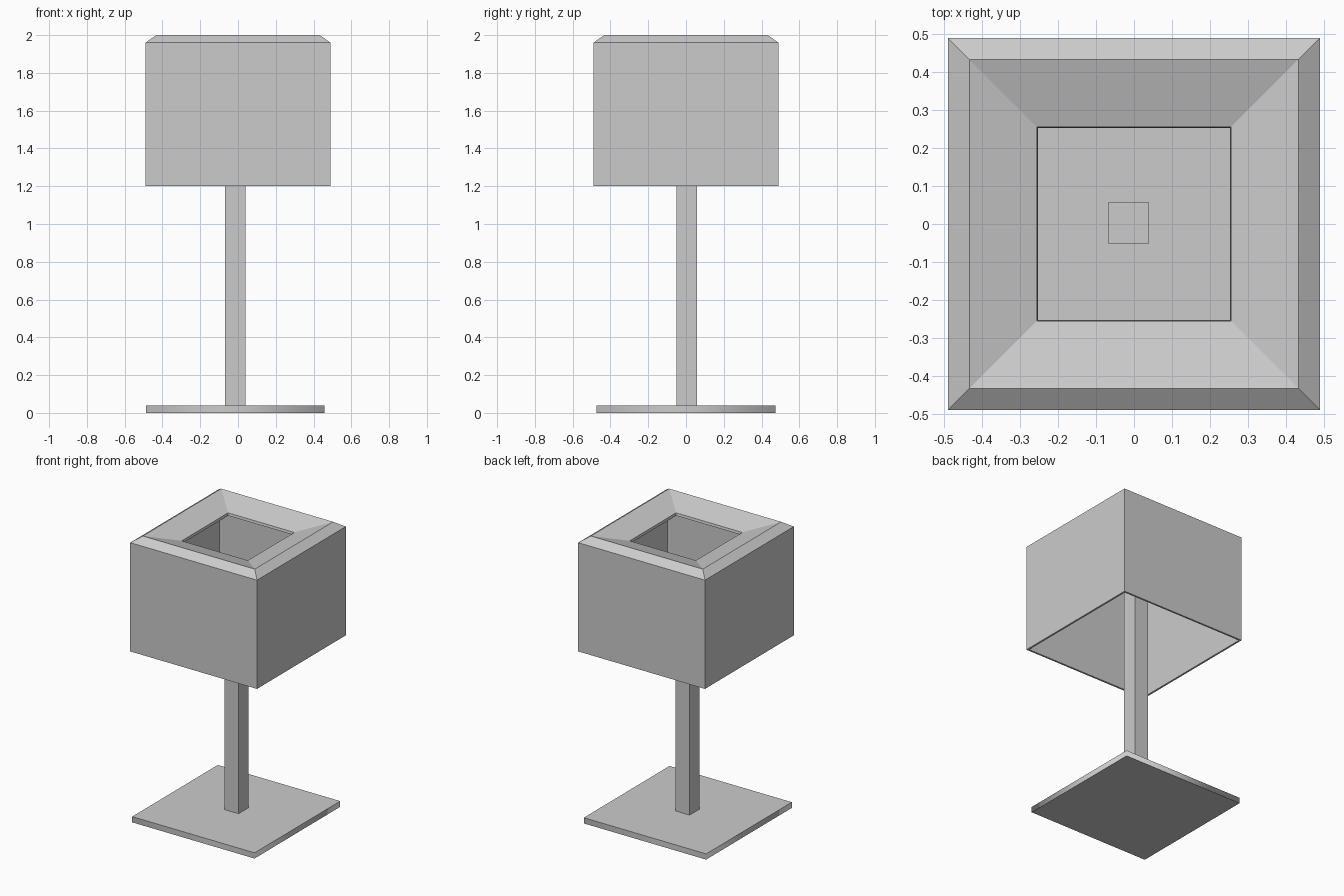
import bpy, bmesh

cube = bpy.data.objects.get("Cube")
if cube:
    bpy.data.objects.remove(cube, do_unlink=True)

# One plain grey for the whole lamp
grey = bpy.data.materials.new("plain_grey")
grey.use_nodes = True
grey.diffuse_color = (0.6, 0.6, 0.6, 1)
grey.node_tree.nodes["Principled BSDF"].inputs["Base Color"].default_value = (0.6, 0.6, 0.6, 1)


def square_loft(name, profile, centre=(0, 0), closed=False, round_sides=False):
    """Join square rings given as (half width, height); cap the ends unless closed."""
    bm = bmesh.new()
    rings = [[bm.verts.new((centre[0] + sx * h, centre[1] + sy * h, z))
              for sx, sy in ((-1, -1), (1, -1), (1, 1), (-1, 1))]
             for h, z in profile]
    pairs = list(zip(rings, rings[1:]))
    if closed:
        pairs.append((rings[-1], rings[0]))
    for low, high in pairs:
        for i in range(4):
            j = (i + 1) % 4
            face = bm.faces.new((low[i], low[j], high[j], high[i]))
            face.smooth = round_sides
    if not closed:
        bm.faces.new(rings[0][::-1])
        bm.faces.new(rings[-1])
    bmesh.ops.recalc_face_normals(bm, faces=bm.faces)
    if round_sides:
        # Side corners stay soft, rims stay crisp
        for edge in bm.edges:
            edge.smooth = abs(edge.verts[0].co.z - edge.verts[1].co.z) > 0.001
    mesh = bpy.data.meshes.new(name)
    bm.to_mesh(mesh)
    bm.free()
    mesh.materials.append(grey)
    obj = bpy.data.objects.new(name, mesh)
    bpy.context.collection.objects.link(obj)
    return obj


# Base plate and post, slightly off the shade's axis
square_loft("base_plate", [(0.473, 0), (0.473, 0.04)], (-0.014, 0), round_sides=True)
square_loft("post", [(0.054, 0.03), (0.054, 1.6)], (-0.014, 0.003))

# Thin hollow shade: bevelled rim, sunken top and square opening
outer = [(0.49, 1.2), (0.49, 1.96), (0.433, 2.0), (0.256, 1.946)]
inner = [(0.253, 1.928), (0.43, 1.982), (0.477, 1.95), (0.477, 1.2)]
square_loft("lamp_shade", outer + inner, closed=True)
